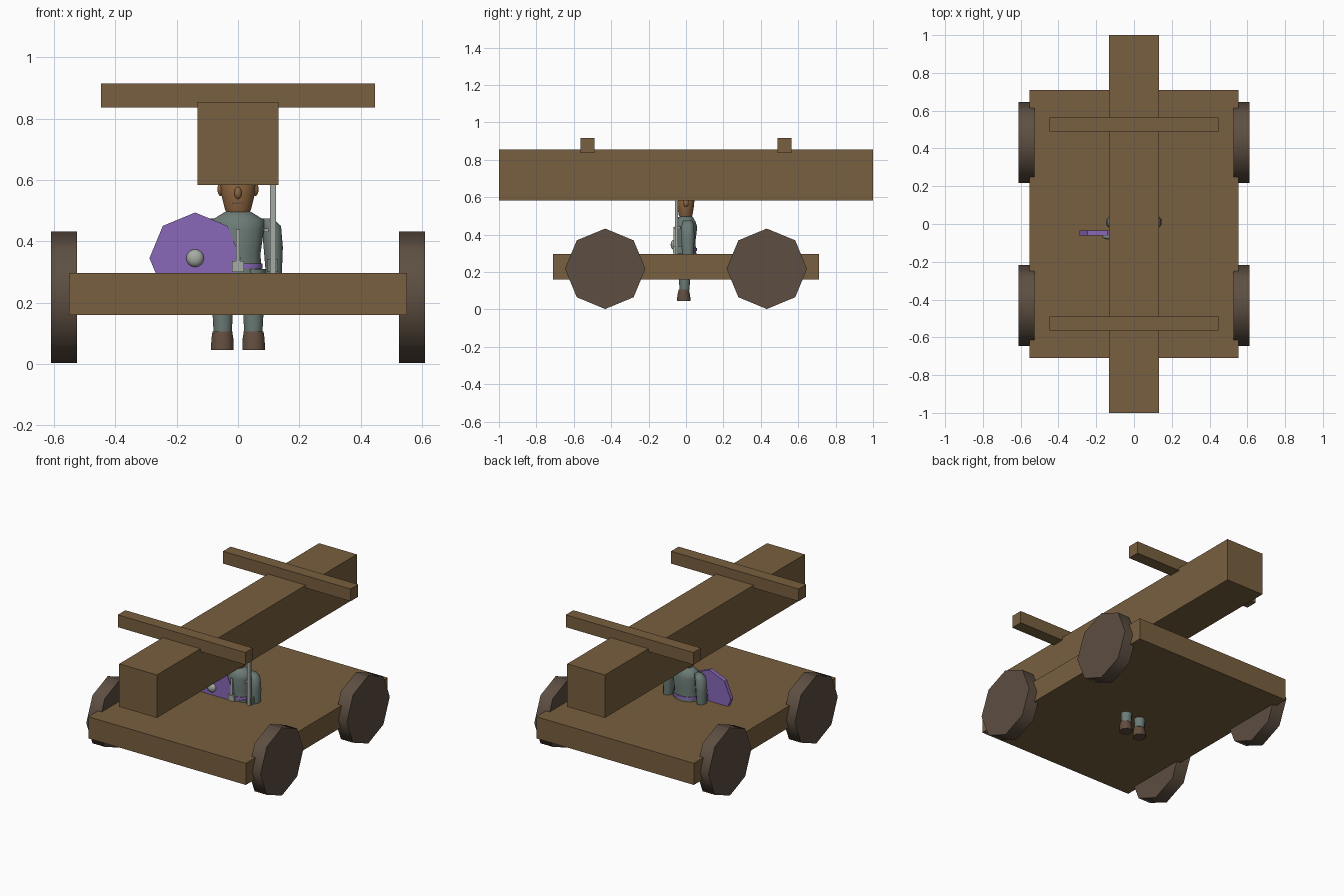
import bpy, bmesh, math
from mathutils import Vector

cube = bpy.data.objects.get("Cube")
if cube:
    bpy.data.objects.remove(cube, do_unlink=True)


def material(name, rgb):
    m = bpy.data.materials.new(name)
    m.use_nodes = True
    m.diffuse_color = (*rgb, 1)
    m.node_tree.nodes["Principled BSDF"].inputs["Base Color"].default_value = (*rgb, 1)
    return m


WOOD = material("wood brown", (0.19, 0.115, 0.05))
DARK = material("dark wood", (0.11, 0.077, 0.054))
CLOTH = material("grey green cloth", (0.15, 0.2, 0.18))
BOOT = material("boot brown", (0.12, 0.075, 0.048))
SKIN = material("tan skin", (0.27, 0.13, 0.05))
PURPLE = material("purple", (0.25, 0.14, 0.48))
METAL = material("pale metal", (0.38, 0.41, 0.37))


def finish(name, bm, mat, smooth=0):
    bmesh.ops.recalc_face_normals(bm, faces=bm.faces)
    me = bpy.data.meshes.new(name)
    bm.to_mesh(me)
    bm.free()
    me.materials.append(mat)
    ob = bpy.data.objects.new(name, me)
    bpy.context.collection.objects.link(ob)
    if smooth:
        bpy.ops.object.select_all(action="DESELECT")
        ob.select_set(True)
        bpy.context.view_layer.objects.active = ob
        bpy.ops.object.shade_smooth_by_angle(angle=math.radians(smooth))
    return ob


def box(name, lo, hi, mat):
    lo, hi = Vector(lo), Vector(hi)
    bm = bmesh.new()
    bmesh.ops.create_cube(bm, size=1)
    bmesh.ops.scale(bm, vec=hi - lo, verts=bm.verts)
    bmesh.ops.translate(bm, vec=(lo + hi) / 2, verts=bm.verts)
    return finish(name, bm, mat)


def loft(name, rings, mat, sides=8, x=0, y=0, smooth=60):
    """Stacked ellipses: each ring is (z, half width, half depth, x shift)."""
    bm = bmesh.new()
    loops = []
    for z, rx, ry, dx in rings:
        angles = [math.tau * (i + 0.5) / sides for i in range(sides)]
        loops.append([bm.verts.new((x + dx + rx * math.cos(a), y + ry * math.sin(a), z))
                      for a in angles])
    for a, b in zip(loops, loops[1:]):
        for i in range(sides):
            j = (i + 1) % sides
            bm.faces.new((a[i], a[j], b[j], b[i]))
    bm.faces.new(loops[0])
    bm.faces.new(loops[-1])
    return finish(name, bm, mat, smooth)


def disc(name, center, radius, width, axis, mat, smooth=0):
    """Octagonal disc with a corner pointing up."""
    bm = bmesh.new()
    bmesh.ops.create_cone(bm, cap_ends=True, segments=8, radius1=radius,
                          radius2=radius, depth=width)
    turn = Vector((0, 0, 1)).rotation_difference(Vector(axis)).to_matrix()
    bmesh.ops.rotate(bm, matrix=turn, verts=bm.verts)
    bmesh.ops.translate(bm, vec=center, verts=bm.verts)
    return finish(name, bm, mat, smooth)


def ball(name, center, size, mat):
    bm = bmesh.new()
    bmesh.ops.create_uvsphere(bm, u_segments=12, v_segments=8, radius=1)
    bmesh.ops.scale(bm, vec=size, verts=bm.verts)
    bmesh.ops.translate(bm, vec=center, verts=bm.verts)
    return finish(name, bm, mat, 60)


# Cart: deck, ram beam and cross bars
box("deck", (-0.552, -0.71, 0.16), (0.552, 0.71, 0.297), WOOD)
box("ram_beam", (-0.132, -1, 0.583), (0.132, 1, 0.855), WOOD)
for place, y in (("front", -0.527), ("back", 0.527)):
    box(place + "_cross_bar", (-0.447, y - 0.038, 0.837), (0.447, y + 0.038, 0.915), WOOD)

# Wheels
for place, y in (("front", -0.432), ("back", 0.432)):
    for side, s in (("left", 1), ("right", -1)):
        disc(f"{place}_{side}_wheel", (s * 0.568, y, 0.217), 0.215, 0.085, (1, 0, 0), DARK, 60)

# Rider: legs, boots, arms
for side, s in (("left", 1), ("right", -1)):
    loft(side + "_boot", [(0.045, 0.04, 0.04, 0), (0.08, 0.039, 0.036, 0),
                          (0.105, 0.035, 0.029, 0)], BOOT, x=s * 0.051, y=-0.012)
    loft(side + "_leg", [(0.1, 0.032, 0.028, 0), (0.2, 0.038, 0.036, 0),
                         (0.31, 0.044, 0.042, 0)], CLOTH, x=s * 0.05, y=-0.008)
    loft(side + "_arm", [(0.29, 0.028, 0.034, s * 0.012), (0.38, 0.034, 0.038, s * 0.01),
                         (0.45, 0.034, 0.036, s * 0.004), (0.475, 0.022, 0.026, -s * 0.012)],
         CLOTH, x=s * 0.105, y=0.01)
    box(side + "_forearm", (s * 0.112 - 0.018, -0.05, 0.3), (s * 0.112 + 0.018, 0.01, 0.34), CLOTH)
    ball(side + "_ear", (s * 0.057, 0, 0.57), (0.01, 0.014, 0.022), SKIN)
    ball(side + "_eye", (s * 0.025, -0.037, 0.58), (0.008, 0.006, 0.006), BOOT)

# Rider: torso, head
loft("torso", [(0.29, 0.08, 0.058, 0), (0.36, 0.076, 0.052, 0), (0.44, 0.088, 0.062, 0),
               (0.47, 0.088, 0.052, 0), (0.497, 0.042, 0.036, 0)], CLOTH, sides=12)
loft("head", [(0.485, 0.036, 0.03, 0), (0.505, 0.044, 0.038, 0), (0.55, 0.056, 0.046, 0),
              (0.6, 0.06, 0.05, 0), (0.64, 0.04, 0.036, 0)], SKIN, sides=12, y=-0.002)
ball("nose", (0, -0.047, 0.558), (0.012, 0.012, 0.02), SKIN)
box("mouth", (-0.018, -0.044, 0.522), (0.018, -0.038, 0.526), BOOT)

# Belt and chest strap
loft("belt", [(0.311, 0.083, 0.061, 0), (0.327, 0.082, 0.06, 0)], PURPLE, sides=12)
box("belt_buckle", (-0.02, -0.07, 0.3), (0.02, -0.055, 0.335), METAL)
box("chest_strip", (-0.006, -0.066, 0.335), (0.006, -0.05, 0.44), METAL)

# Shield and sword
disc("shield", (-0.14, -0.047, 0.345), 0.149, 0.026, (0, -1, 0), PURPLE)
ball("shield_boss", (-0.14, -0.062, 0.345), (0.029, 0.02, 0.029), METAL)
box("sword_blade", (0.104, -0.058, 0.29), (0.124, -0.044, 0.66), METAL)
box("sword_guard", (0.085, -0.062, 0.43), (0.1, -0.03, 0.442), METAL)
